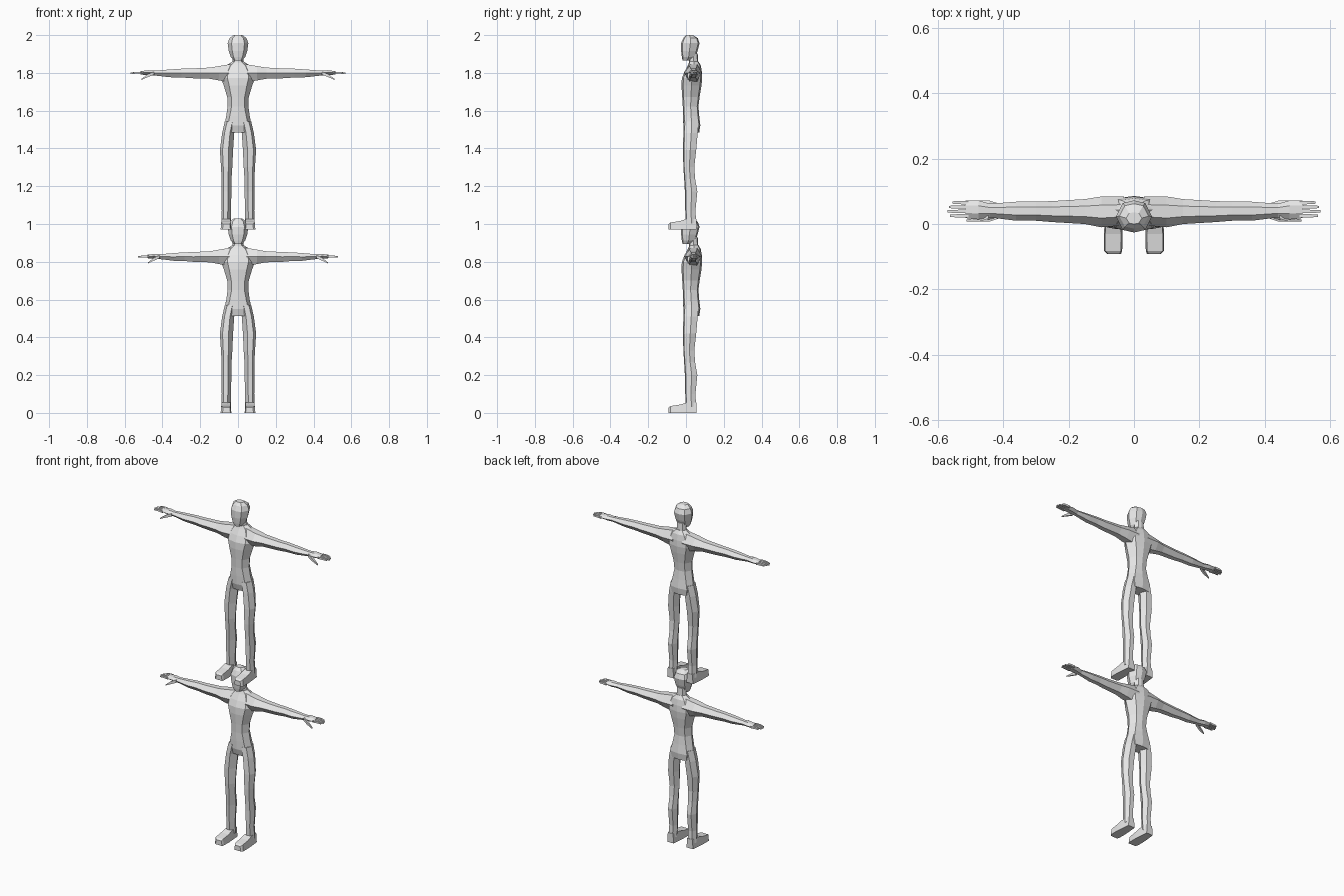
import bpy, bmesh

if "Cube" in bpy.data.objects:
    bpy.data.objects.remove(bpy.data.objects["Cube"])

grey = bpy.data.materials.new("light_grey")
grey.diffuse_color = (0.8, 0.8, 0.8, 1)
grey.use_nodes = True
grey.node_tree.nodes["Principled BSDF"].inputs["Base Color"].default_value = grey.diffuse_color


def loft(name, rings, dz, mirror=False):
    """Skin a list of equal-sized point rings into a closed, flat-shaded part."""
    bm = bmesh.new()
    rows = [[bm.verts.new((x, y, z + dz)) for x, y, z in r] for r in rings]
    n = len(rows[0])
    for a, b in zip(rows, rows[1:]):
        for i in range(n):
            j = (i + 1) % n
            bm.faces.new((a[i], a[j], b[j], b[i]))
    bm.faces.new(rows[0])
    bm.faces.new(rows[-1])
    bmesh.ops.recalc_face_normals(bm, faces=bm.faces)
    me = bpy.data.meshes.new(name)
    bm.to_mesh(me)
    bm.free()
    me.materials.append(grey)
    ob = bpy.data.objects.new(name, me)
    bpy.context.collection.objects.link(ob)
    if mirror:
        ob.modifiers.new("mirror", 'MIRROR')
    return ob


def body_ring(z, w, yf, yb, k=0.62):
    """Eight-sided horizontal section with ridges at front, back and sides."""
    d = yb - yf
    m = yf + d * 0.5
    return [(0, yf, z), (w * k, yf + d * .08, z), (w, m, z), (w * k, yb - d * .08, z),
            (0, yb, z), (-w * k, yb - d * .08, z), (-w, m, z), (-w * k, yf + d * .08, z)]


def leg_ring(z, xi, xo, yf, yb):
    """Six-sided leg section, the front ridge lying towards the outside."""
    w, d = xo - xi, yb - yf
    return [(xi + w * .35, yf, z), (xi + w * .8, yf + d * .08, z), (xo, yf + d * .55, z),
            (xi + w * .75, yb, z), (xi + w * .25, yb, z), (xi, yf + d * .55, z)]


def arm_ring(x, z0, z1, yf, yb):
    """Six-sided vertical section with ridges at front and back."""
    d, m = yb - yf, z0 + (z1 - z0) * .52
    return [(x, yf, m), (x, yf + d * .3, z1), (x, yf + d * .72, z1),
            (x, yb, m), (x, yf + d * .72, z0), (x, yf + d * .3, z0)]


def box_ring(x, y, z, hy, hz):
    return [(x, y - hy, z - hz), (x, y + hy, z - hz), (x, y + hy, z + hz), (x, y - hy, z + hz)]


def figure(label, dz, reach):
    # torso with the seat overhanging the legs
    loft(label + "_torso", [body_ring(*r) for r in [
        (.512, .058, -.002, .070, .8), (.55, .072, -.014, .076, .75), (.60, .062, -.016, .070, .7),
        (.65, .055, -.017, .066), (.70, .057, -.020, .072), (.76, .075, -.024, .082),
        (.80, .090, -.022, .086), (.835, .085, -.008, .084), (.868, .062, .010, .078),
        (.888, .030, .018, .066)]], dz)
    # neck and head
    loft(label + "_neck", [body_ring(*r) for r in [
        (.86, .038, .012, .070), (.885, .030, .016, .064), (.93, .028, .018, .062)]], dz)
    loft(label + "_head", [body_ring(*r) for r in [
        (.893, .022, -.018, .030), (.912, .038, -.022, .050), (.945, .049, -.026, .062),
        (.985, .055, -.026, .072), (1.012, .045, -.014, .062), (1.028, .024, .000, .036)]], dz)
    # legs
    loft(label + "_legs", [leg_ring(*r) for r in [
        (.03, .038, .088, .000, .054), (.10, .037, .086, -.004, .050), (.20, .035, .088, -.006, .060),
        (.27, .034, .087, -.010, .048), (.33, .030, .090, -.014, .044), (.42, .026, .096, -.016, .054),
        (.51, .020, .084, -.014, .062), (.57, .008, .070, -.012, .064)]], dz, True)
    # feet, lofted from heel to toe
    loft(label + "_feet", [[(a, y, 0), (b, y, 0), (b - .004, y, h), (a + .004, y, h)]
                           for y, a, b, h in [(.055, .042, .084, .055), (.0, .037, .090, .054),
                                              (-.03, .035, .092, .044), (-.082, .036, .092, .036),
                                              (-.092, .040, .082, .028)]], dz, True)

    def sx(x):  # shorten or keep the arm beyond the shoulder
        return x if x < .12 else .12 + (x - .12) * reach

    # arms with palms
    loft(label + "_arms", [arm_ring(sx(x), *r) for x, *r in [
        (.03, .775, .876, -.004, .084), (.10, .788, .864, -.010, .084), (.15, .797, .856, .000, .076),
        (.25, .800, .851, .006, .070), (.30, .804, .850, .010, .068), (.36, .805, .846, .010, .068),
        (.44, .814, .840, .020, .062), (.475, .816, .842, .014, .072), (.515, .819, .837, .018, .072)]], dz, True)
    # fingers
    for i, (name, tip) in enumerate([("index", .562), ("middle", .57), ("ring", .566), ("little", .555)]):
        y = .025 + i * .0135
        loft(f"{label}_{name}_fingers", [box_ring(sx(x), y, z, a, b) for x, z, a, b in [
            (.505, .828, .0055, .006), (.54, .829, .005, .005), (tip, .826, .0035, .003)]], dz, True)
    # thumbs, angled down and forward
    loft(label + "_thumbs", [box_ring(sx(x), *r) for x, *r in [
        (.445, .024, .826, .008, .008), (.475, .014, .815, .007, .008), (.512, .010, .793, .003, .003)]], dz, True)


figure("lower", 0.0, 0.911)
figure("upper", 0.972, 1.0)
